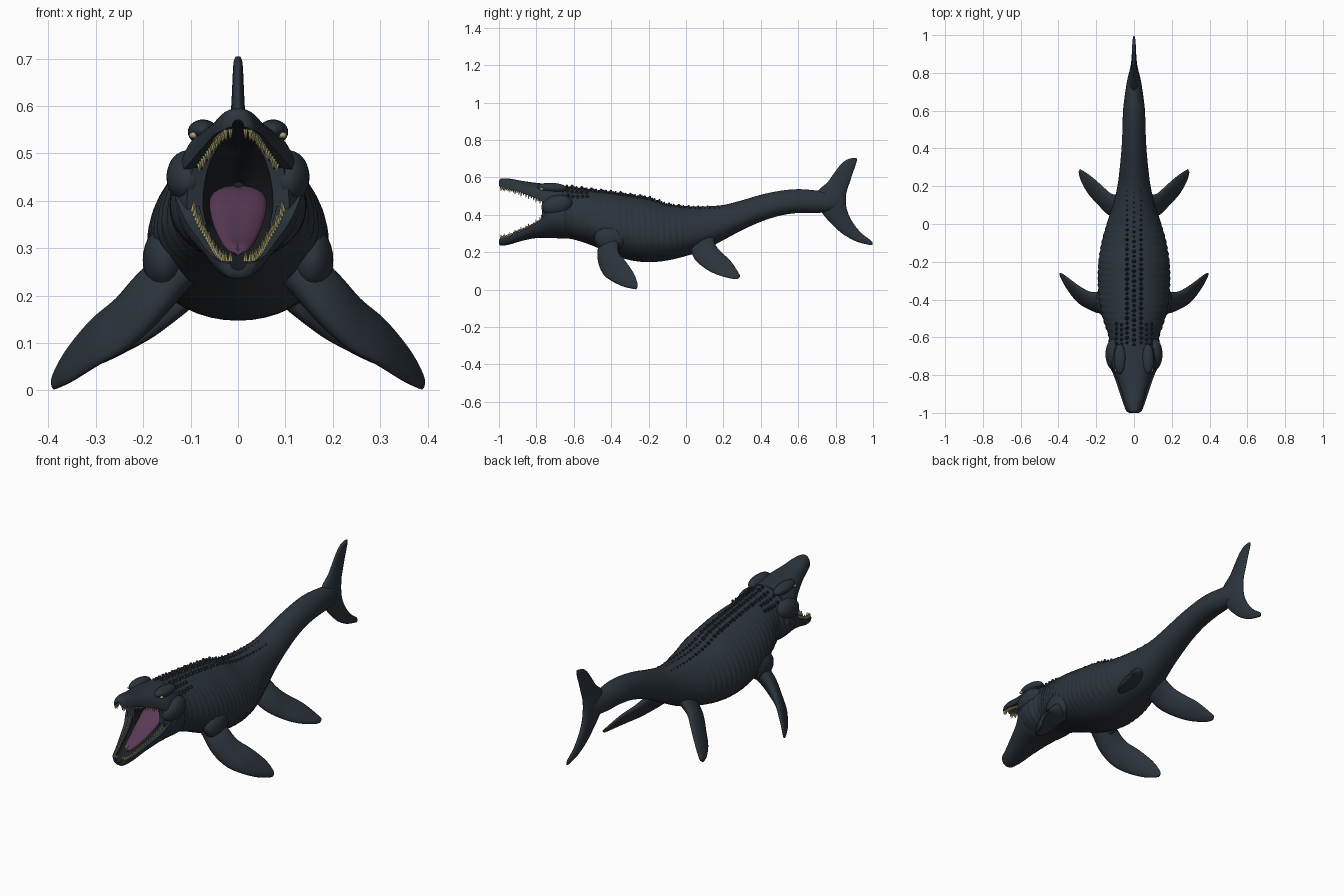
import bpy, bmesh, math
from mathutils import Vector, Matrix

if "Cube" in bpy.data.objects:
    bpy.data.objects.remove(bpy.data.objects["Cube"])


def material(name, rgb):
    m = bpy.data.materials.new(name)
    m.diffuse_color = (*rgb, 1)
    m.use_nodes = True
    m.node_tree.nodes["Principled BSDF"].inputs["Base Color"].default_value = m.diffuse_color
    return m


SKIN = material("slate_skin", (0.024, 0.034, 0.045))
MOUTH = material("dark_mouth", (0.012, 0.014, 0.018))
TONGUE = material("purple_tongue", (0.10, 0.042, 0.09))
IVORY = material("ivory", (0.40, 0.36, 0.16))


def smooth_rows(rows, steps):
    """Catmull-Rom interpolation of every column of a table."""
    out = []
    for i in range(len(rows) - 1):
        a, b, c, d = (rows[max(0, min(len(rows) - 1, i + k))] for k in (-1, 0, 1, 2))
        for s in range(steps):
            t = s / steps
            out.append([0.5 * (2 * q + (r - p) * t + (2 * p - 5 * q + 4 * r - u) * t * t
                               + (3 * q - p - 3 * r + u) * t ** 3)
                        for p, q, r, u in zip(a, b, c, d)])
    out.append(list(rows[-1]))
    return out


def finish(name, bm, mats, angle=40, mirror=False):
    bmesh.ops.recalc_face_normals(bm, faces=bm.faces[:])
    me = bpy.data.meshes.new(name)
    bm.to_mesh(me)
    bm.free()
    ob = bpy.data.objects.new(name, me)
    bpy.context.collection.objects.link(ob)
    for m in mats:
        me.materials.append(m)
    if mirror:
        ob.modifiers.new("mirror", "MIRROR")
    bpy.ops.object.select_all(action='DESELECT')
    ob.select_set(True)
    bpy.context.view_layer.objects.active = ob
    bpy.ops.object.shade_smooth_by_angle(angle=math.radians(angle))
    return ob


def loft(name, rings, mats=(SKIN,), rule=None, mirror=False, angle=40):
    """Skin closed rings of points; rule(ring, side) picks the material slot."""
    bm = bmesh.new()
    vs = [[bm.verts.new(p) for p in r] for r in rings]
    n = len(rings[0])
    for i in range(len(vs) - 1):
        for j in range(n):
            k = (j + 1) % n
            f = bm.faces.new((vs[i][j], vs[i][k], vs[i + 1][k], vs[i + 1][j]))
            if rule:
                f.material_index = rule(i, j)
    for end, i in ((vs[0], 0), (vs[-1], len(vs) - 1)):
        f = bm.faces.new(end)
        if rule:
            f.material_index = rule(i, 0)
    return finish(name, bm, mats, angle, mirror)


def cones(name, items, mat, segs, mirror=False, tip=.2):
    """Many small cones from (base, direction, radius, length)."""
    bm = bmesh.new()
    for pos, d, r, length in items:
        d = Vector(d).normalized()
        mx = (Matrix.Translation(Vector(pos) + d * length / 2)
              @ Vector((0, 0, 1)).rotation_difference(d).to_matrix().to_4x4())
        bmesh.ops.create_cone(bm, cap_ends=True, segments=segs, radius1=r,
                              radius2=r * tip, depth=length, matrix=mx)
    return finish(name, bm, [mat], 30, mirror)


def blob(name, pos, size, mat, tilt=0):
    """Mirrored ellipsoid, tilted about the x axis."""
    bm = bmesh.new()
    bmesh.ops.create_uvsphere(bm, u_segments=24, v_segments=14, radius=1,
                              matrix=Matrix.Translation(pos) @ Matrix.Rotation(tilt, 4, 'X')
                              @ Matrix.Diagonal((*size, 1)))
    return finish(name, bm, [mat], 60, True)


# Body and tail: y, half width, bottom, top
BODY = smooth_rows([
    (-.77, .108, .280, .560), (-.72, .138, .276, .560), (-.66, .143, .274, .555),
    (-.60, .134, .268, .546), (-.50, .165, .235, .532), (-.40, .186, .190, .520),
    (-.30, .191, .158, .505), (-.20, .188, .147, .488), (-.10, .172, .156, .458),
    (0, .145, .180, .446), (.10, .112, .213, .445), (.20, .088, .265, .453),
    (.30, .075, .318, .478), (.40, .066, .363, .507), (.50, .061, .395, .528),
    (.60, .058, .410, .537), (.70, .046, .410, .530), (.78, .032, .420, .520),
    (.845, .012, .445, .505)], 12)
MID = .40


def body_ring(y, w, zb, zt, n=40):
    zm = zb + MID * (zt - zb)
    ring = []
    for j in range(n):
        a = 2 * math.pi * j / n
        c, s = math.cos(a), math.sin(a)
        # Fine skin folds on the flanks and neck
        fold = 0.0022 * math.sin(y * 190 + 2 * s) * abs(c) if -.68 < y < 0 else 0
        side = math.copysign(abs(c) ** (1.12 if s > 0 else 1), c)
        ring.append((side * (w + fold), y, zm + s * ((zt - zm) if s > 0 else (zm - zb))))
    return ring


def back_point(y, x):
    row = min(BODY, key=lambda r: abs(r[0] - y))
    zm = row[2] + MID * (row[3] - row[2])
    c = (abs(x) / row[1]) ** (1 / 1.12)
    return (x, y, zm + (row[3] - zm) * math.sqrt(max(0, 1 - c * c)) - .005)


# Throat funnel opens inside the cheeks
throat = [body_ring(-.58, .02, .40, .44), body_ring(-.68, .06, .33, .51),
          body_ring(-.76, .074, .295, .545)]
loft("body", throat + [body_ring(*r) for r in BODY], (SKIN, MOUTH),
     lambda i, j: 1 if i < 2 else 0)

# Jaws: y, half width, outer height, lip height
UPPER = smooth_rows([(-1, .018, .580, .556), (-.988, .034, .594, .548),
                     (-.94, .052, .593, .538), (-.88, .068, .582, .519),
                     (-.80, .096, .571, .487), (-.74, .122, .565, .455),
                     (-.66, .125, .556, .43)], 6)
LOWER = smooth_rows([(-1, .024, .245, .268), (-.988, .042, .235, .275),
                     (-.94, .060, .242, .288), (-.88, .080, .260, .315),
                     (-.80, .108, .276, .354), (-.74, .132, .276, .408),
                     (-.66, .134, .274, .44)], 6)
INNER = .66


def jaw(name, rows, n=20):
    rings = []
    for y, w, outer, lip in rows:
        ring = []
        for sw, sh, order in ((1, 1, range(n + 1)), (INNER, .6, range(n, -1, -1))):
            for k in order:
                a = math.pi * k / n
                ring.append((w * sw * math.copysign(abs(math.cos(a)) ** .8, math.cos(a)),
                             y, lip + (outer - lip) * sh * math.sin(a)))
        rings.append(ring)
    loft(name, rings, (SKIN, MOUTH),
         lambda i, j: 1 if n < j < 2 * n + 1 and 0 < i < len(rows) - 1 else 0)


jaw("upper_jaw", UPPER)
jaw("lower_jaw", LOWER)

# Tongue: y, half width, middle height, half thickness
tongue = smooth_rows([(-.93, .010, .294, .006), (-.915, .024, .300, .012),
                      (-.86, .038, .318, .017), (-.78, .054, .356, .021),
                      (-.70, .060, .402, .024), (-.64, .04, .415, .02)], 5)
loft("tongue", [[(w * math.cos(a), y,
                  z + h * math.sin(a) - .005 * math.exp(-(math.cos(a) / .25) ** 2))
                 for a in (2 * math.pi * k / 24 for k in range(24))]
                for y, w, z, h in tongue], (TONGUE,))


# Teeth along both lips, longer and shorter in turn
def teeth(name, rows, down, last):
    items = []
    for i, (y, w, _, lip) in enumerate(rows[6:last]):
        length = (.024, .015, .020)[i % 3]
        items.append(((w * .78, y, lip - down * .004), (-.08, -.12, down), .0062, length))
    for x in (.016, .026):
        items.append(((x, -.987, rows[6][3] - down * .003), (0, -.1, down), .006, .02))
    cones(name, items, IVORY, 6, True)


teeth("upper_teeth", UPPER, -1, 27)
teeth("lower_teeth", LOWER, 1, 28)

# Brows, eyes, cheek bulges and shoulders
blob("brow", (.074, -.715, .545), (.032, .080, .026), SKIN, -.06)
blob("eye", (.094, -.772, .538), (.009, .011, .007), IVORY)
blob("cheek", (.106, -.690, .450), (.045, .085, .055), SKIN, .2)
blob("shoulder", (.155, -.405, .275), (.046, .085, .070), SKIN)

# Scutes in rows along the back, with extra knobs on the neck
scutes = []
for i in range(32):
    y = -.64 + i * .026
    size = (1 - .6 * max(0, i - 17) / 15) * (1 if i % 2 else .8)
    for x in (0, -.036, .036):
        scutes.append((back_point(y + abs(x) * .3, x), (x * 6, .4, 1), .013 * size, .019 * size))
for i in range(5):
    for x in (.064, .090):
        for side in (-1, 1):
            scutes.append((back_point(-.65 + i * .026 + x * .2, side * x),
                           (side * .6, .3, 1), .011, .014))
cones("back_scutes", scutes, SKIN, 8, tip=.35)


# Fins: leading edge point, trailing edge point, half thickness
def fin(name, rows, mirror=False, n=12):
    rows = smooth_rows(rows, 5)
    rings = []
    for i, r in enumerate(rows):
        lead, trail, h = Vector(r[:3]), Vector(r[3:6]), r[6]
        a, b = rows[max(0, i - 1)], rows[min(len(rows) - 1, i + 1)]
        span = Vector(b[:3]) + Vector(b[3:6]) - Vector(a[:3]) - Vector(a[3:6])
        normal = (trail - lead).cross(span).normalized()
        rings.append([lead.lerp(trail, (1 - math.cos(t)) / 2) + normal * h * math.sin(t)
                      for t in (2 * math.pi * k / (2 * n) for k in range(2 * n))])
    loft(name, rings, mirror=mirror, angle=60)


fin("front_flipper", [
    (.11, -.465, .24, .14, -.345, .29, .045), (.17, -.468, .155, .205, -.365, .24, .038),
    (.235, -.447, .09, .25, -.358, .195, .028), (.295, -.412, .055, .305, -.322, .15, .020),
    (.350, -.345, .02, .358, -.280, .088, .013), (.380, -.288, .005, .388, -.260, .035, .008),
    (.388, -.268, .002, .391, -.260, .015, .004)], True)
fin("rear_flipper", [
    (.06, .02, .23, .07, .15, .28, .036), (.125, .045, .165, .125, .16, .235, .028),
    (.185, .10, .115, .165, .195, .195, .021), (.24, .16, .083, .21, .237, .155, .016),
    (.28, .23, .062, .255, .272, .105, .010), (.291, .27, .057, .285, .290, .072, .005)], True)

# Tail fluke: height, leading y, trailing y, half thickness
FLUKE = [(.240, .975, .996, .005), (.260, .905, .992, .009), (.300, .835, .940, .012),
         (.350, .780, .898, .016), (.400, .735, .870, .021), (.450, .705, .856, .026),
         (.500, .700, .855, .026), (.535, .712, .862, .021), (.575, .757, .876, .016),
         (.625, .793, .892, .013), (.670, .828, .908, .011), (.694, .858, .914, .009),
         (.704, .890, .912, .005)]
fin("tail_fluke", [(0, a, z, 0, b, z, h) for z, a, b, h in FLUKE])
